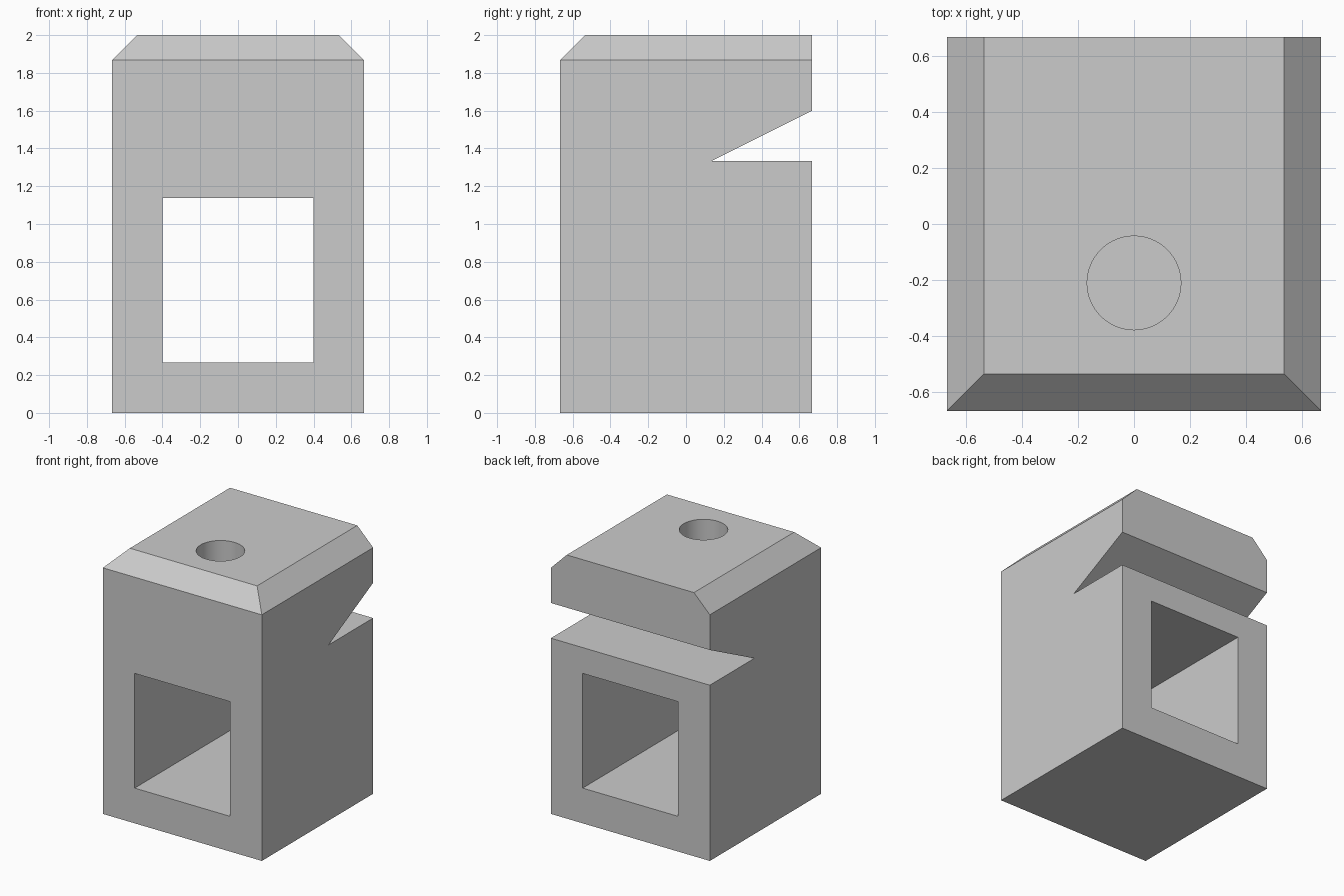
import bpy, bmesh, math

default = bpy.data.objects.get("Cube")
if default:
    bpy.data.objects.remove(default, do_unlink=True)

GREY = (0.6, 0.6, 0.6, 1)
grey = bpy.data.materials.new("plain grey")
grey.use_nodes = True
grey.diffuse_color = GREY
grey.node_tree.nodes["Principled BSDF"].inputs["Base Color"].default_value = GREY

HALF, TOP, CHAMFER = 0.667, 2.0, 0.133


def prism(name, profile, start, end):
    """Extrude a closed profile from its start point by the vector to its end."""
    bm = bmesh.new()
    face = bm.faces.new([bm.verts.new(start(*p)) for p in profile])
    out = bmesh.ops.extrude_face_region(bm, geom=[face])["geom"]
    moved = [v for v in out if isinstance(v, bmesh.types.BMVert)]
    bmesh.ops.translate(bm, verts=moved, vec=end)
    bmesh.ops.recalc_face_normals(bm, faces=bm.faces)
    mesh = bpy.data.meshes.new(name)
    bm.to_mesh(mesh)
    bm.free()
    mesh.materials.append(grey)
    obj = bpy.data.objects.new(name, mesh)
    bpy.context.collection.objects.link(obj)
    return obj


# Main block, with its front and side top edges bevelled
block = prism("clamp_block",
              [(-HALF, -HALF), (HALF, -HALF), (HALF, HALF), (-HALF, HALF)],
              lambda x, y: (x, y, 0), (0, 0, TOP))
bm = bmesh.new()
bm.from_mesh(block.data)
edges = [e for e in bm.edges
         if all(v.co.z > TOP - 0.01 for v in e.verts)
         and not all(v.co.y > 0 for v in e.verts)]
bmesh.ops.bevel(bm, geom=edges, offset=CHAMFER, segments=1, affect='EDGES')
bm.to_mesh(block.data)
bm.free()

# Square window running from front to back
window = prism("window_cutter",
               [(-0.4, 0.267), (0.4, 0.267), (0.4, 1.137), (-0.4, 1.137)],
               lambda x, z: (x, -1, z), (0, 2, 0))

# Wedge slot across the back, flat below and sloped above
slot = prism("slot_cutter",
             [(0.133, 1.333), (HALF + 0.2, 1.333), (HALF + 0.2, 1.7), (HALF, 1.6)],
             lambda y, z: (-1, y, z), (2, 0, 0))

# Round screw hole from the top into the window
SIDES, RADIUS = 64, 0.167
angles = [2 * math.pi * i / SIDES for i in range(SIDES)]
hole = prism("screw_hole_cutter",
             [(RADIUS * math.cos(a), RADIUS * math.sin(a) - 0.21) for a in angles],
             lambda x, y: (x, y, 0.9), (0, 0, 1.3))

bpy.context.view_layer.objects.active = block
block.select_set(True)
for cutter in (window, slot, hole):
    cut = block.modifiers.new(cutter.name, 'BOOLEAN')
    cut.operation = 'DIFFERENCE'
    cut.solver = 'EXACT'
    cut.object = cutter
    bpy.ops.object.modifier_apply(modifier=cut.name)
    bpy.data.objects.remove(cutter, do_unlink=True)

bpy.ops.object.shade_smooth_by_angle(angle=math.radians(30))
